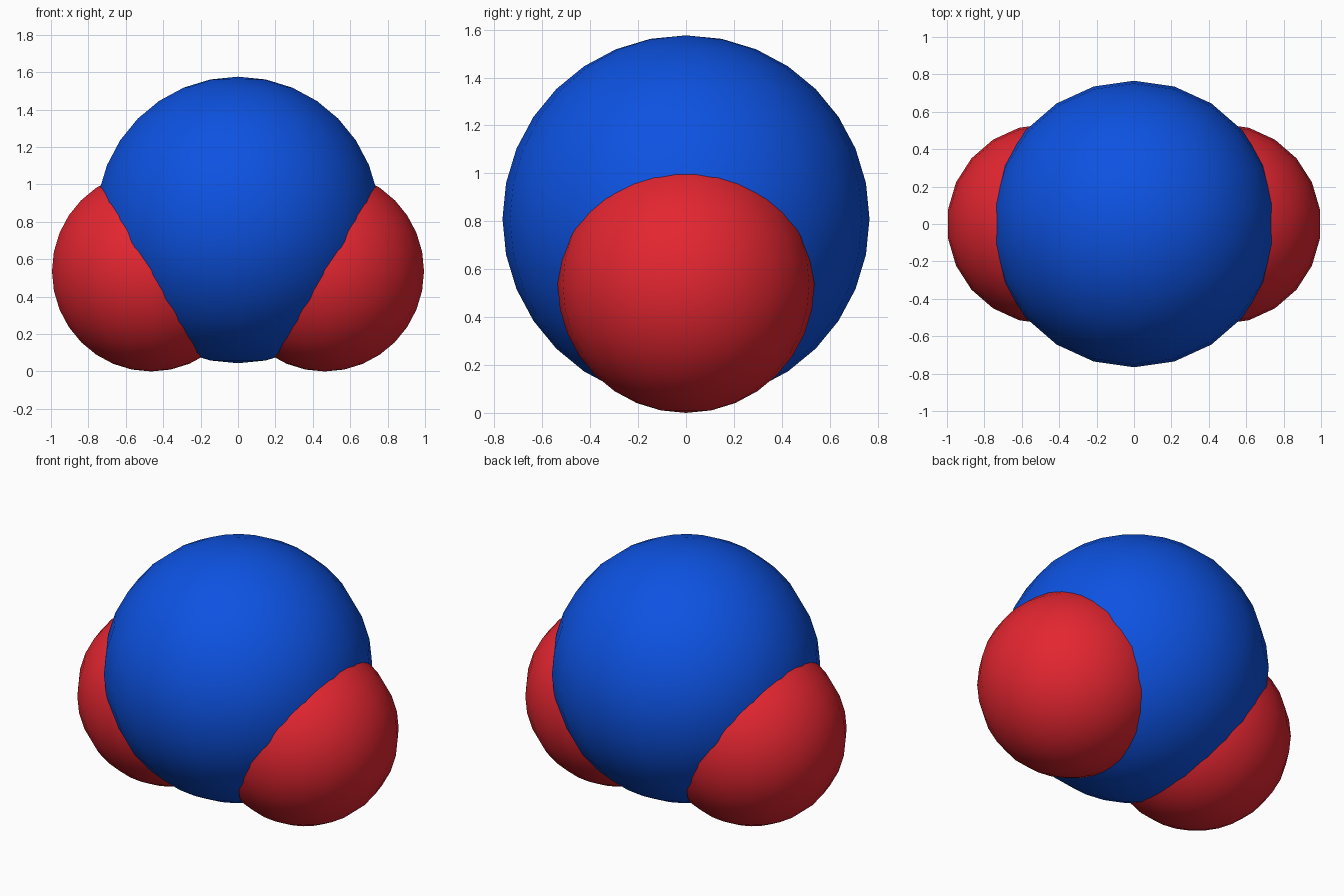
import bpy

if "Cube" in bpy.data.objects:
    bpy.data.objects.remove(bpy.data.objects["Cube"])

SEGMENTS, RINGS = 22, 16


def material(name, rgb):
    mat = bpy.data.materials.new(name)
    mat.diffuse_color = (*rgb, 1.0)
    mat.use_nodes = True
    mat.node_tree.nodes["Principled BSDF"].inputs["Base Color"].default_value = mat.diffuse_color
    return mat


def ball(name, radius, location, mat):
    bpy.ops.mesh.primitive_uv_sphere_add(
        segments=SEGMENTS, ring_count=RINGS, radius=radius, location=location)
    obj = bpy.context.object
    obj.name = name
    obj.data.materials.append(mat)
    bpy.ops.object.shade_smooth()
    return obj


blue = material("blue", (0.004, 0.085, 0.76))
red = material("red", (0.77, 0.019, 0.03))

# Large central ball
ball("central_ball", 0.766, (0, 0, 0.81), blue)

# Two smaller balls overlapping its lower sides
for side, sign in (("left", -1), ("right", 1)):
    ball(side + "_ball", 0.536, (sign * 0.464, 0, 0.536), red)
